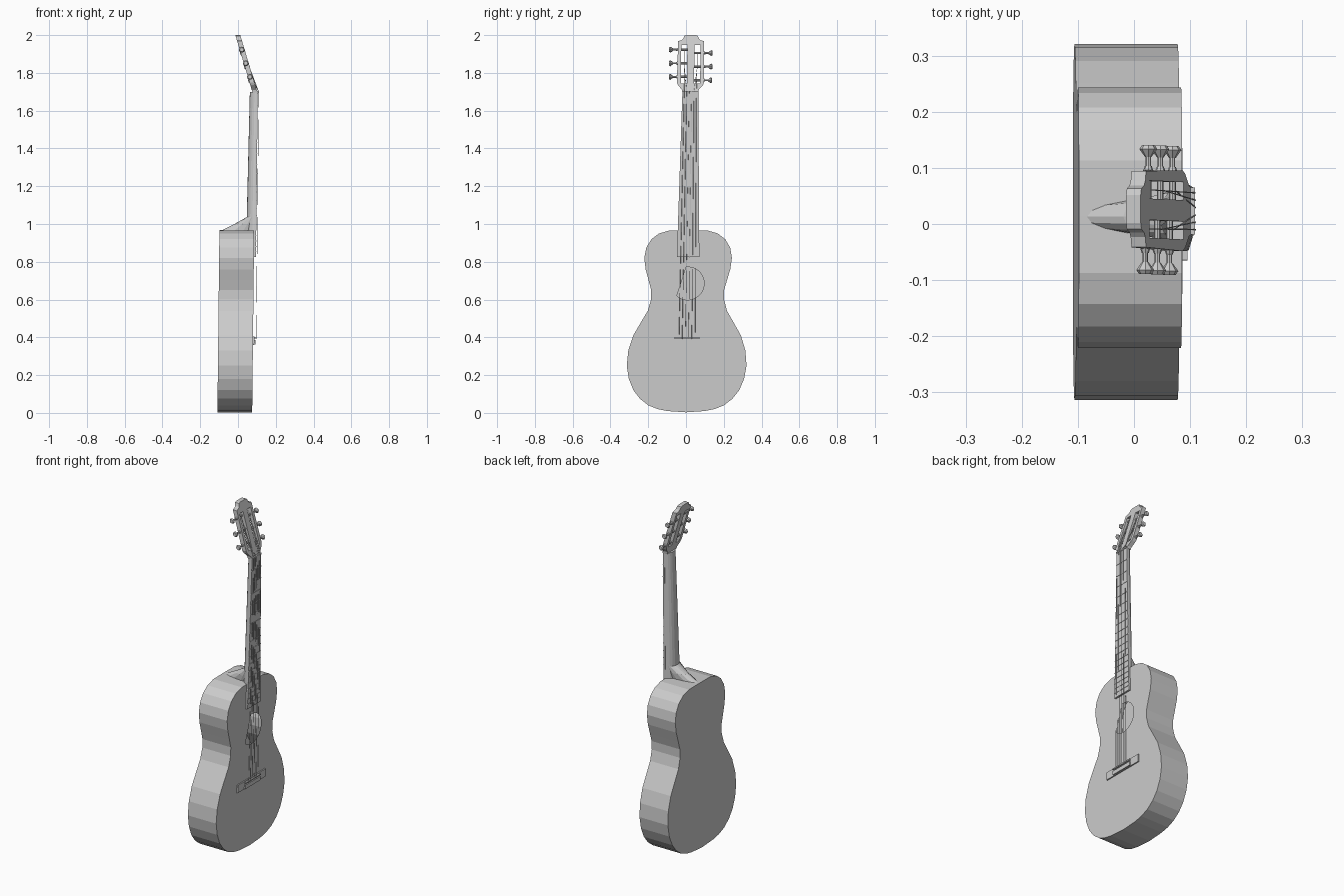
import bpy, bmesh, math
from mathutils import Matrix, Vector

cube = bpy.data.objects.get("Cube")
if cube:
    bpy.data.objects.remove(cube)

grey = bpy.data.materials.new("plain_grey")
grey.use_nodes = True
grey.diffuse_color = (0.6, 0.6, 0.6, 1)
grey.node_tree.nodes["Principled BSDF"].inputs["Base Color"].default_value = grey.diffuse_color

# The whole instrument leans slightly forward and sideways
LEAN = Matrix(((1, 0, 0.011, 0), (0, 1, 0.0135, 0), (0, 0, 1, 0), (0, 0, 0, 1)))
NUT, SCALE, FRONT, BACK, BOARD = 1.70, 1.31, 0.075, -0.109, 0.086


def finish(name, bm, bend=None):
    bmesh.ops.recalc_face_normals(bm, faces=bm.faces)
    if bend:
        for v in bm.verts:
            v.co = bend(v.co)
    bm.transform(LEAN)
    mesh = bpy.data.meshes.new(name)
    bm.to_mesh(mesh)
    bm.free()
    mesh.materials.append(grey)
    obj = bpy.data.objects.new(name, mesh)
    bpy.context.collection.objects.link(obj)
    return obj


def sheet(loops, x):
    """Flat sheet facing along x; loops after the first are holes."""
    bm = bmesh.new()
    edges, rings = [], []
    for loop in loops:
        vs = [bm.verts.new((x, y, z)) for y, z in loop]
        ring = [bm.edges.new((a, b)) for a, b in zip(vs, vs[1:] + vs[:1])]
        rings.append(ring)
        edges += ring
    bmesh.ops.triangle_fill(bm, edges=edges, use_beauty=True, normal=(1, 0, 0))
    return bm, rings


def plate(name, loops, x0, x1, bend=None):
    bm, _ = sheet(loops, x0)
    new = bmesh.ops.extrude_face_region(bm, geom=bm.faces[:], use_keep_orig=True)["geom"]
    verts = [g for g in new if isinstance(g, bmesh.types.BMVert)]
    bmesh.ops.translate(bm, verts=verts, vec=(x1 - x0, 0, 0))
    return finish(name, bm, bend)


def mirrored(half):
    return half + [(-y, z) for y, z in reversed(half) if y > 0]


def rect(y0, y1, z0, z1):
    return [(y0, z0), (y1, z0), (y1, z1), (y0, z1)]


def loft(name, sections):
    """Join rings of points with equal counts and cap the ends."""
    bm = bmesh.new()
    rings = [[bm.verts.new(p) for p in s] for s in sections]
    n = len(rings[0])
    for a, b in zip(rings, rings[1:]):
        for i in range(n):
            j = (i + 1) % n
            bm.faces.new((a[i], a[j], b[j], b[i]))
    bm.faces.new(rings[0])
    bm.faces.new(rings[-1])
    return finish(name, bm)


def d_section(z, half, front, back, n=10):
    """Flat front with a rounded back."""
    return [(front - (front - back) * math.sin(math.pi * i / n),
             half * math.cos(math.pi * i / n), z) for i in range(n + 1)]


def rod(name, a, b, r, r2=None, n=8, bend=None):
    a, b = Vector(a), Vector(b)
    bm = bmesh.new()
    turn = (b - a).to_track_quat('Z', 'Y').to_matrix().to_4x4()
    bmesh.ops.create_cone(bm, cap_ends=True, segments=n, radius1=r, radius2=r2 or r,
                          depth=(b - a).length,
                          matrix=Matrix.Translation((a + b) / 2) @ turn)
    return finish(name, bm, bend)


# Hollow body: soundboard with a cut sound hole, then sides and back
outline = mirrored([(0, 0.003), (0.1, 0.01), (0.15, 0.02), (0.2, 0.04), (0.245, 0.075), (0.28, 0.12),
                    (0.305, 0.18), (0.317, 0.25), (0.31, 0.33), (0.285, 0.41), (0.245, 0.48),
                    (0.21, 0.54), (0.193, 0.60), (0.193, 0.65), (0.207, 0.70), (0.224, 0.76),
                    (0.232, 0.82), (0.222, 0.875), (0.195, 0.92), (0.155, 0.95), (0.1, 0.966),
                    (0, 0.967)])
arc = [math.radians(-131 + 227 * i / 20) for i in range(21)]
hole = [(0.087 * math.cos(t), 0.685 + 0.087 * math.sin(t)) for t in arc]
bm, rings = sheet([outline, hole], FRONT)
new = bmesh.ops.extrude_edge_only(bm, edges=rings[0])["geom"]
bmesh.ops.translate(bm, verts=[g for g in new if isinstance(g, bmesh.types.BMVert)],
                    vec=(BACK - FRONT, 0, 0))
rim = [e for e in bm.edges if all(abs(v.co.x - BACK) < 1e-4 for v in e.verts)]
bmesh.ops.triangle_fill(bm, edges=rim, use_beauty=True, normal=(-1, 0, 0))
finish("body", bm)

# Neck and heel
loft("neck", [d_section(0.966, 0.056, 0.079, 0.034), d_section(NUT, 0.042, 0.079, 0.044)])
loft("heel", [d_section(0.964, 0.034, 0.07, -0.1), d_section(1.0, 0.042, 0.07, -0.03),
              d_section(1.037, 0.052, 0.07, 0.036)])


def half_width(z):
    return 0.042 + (NUT - z) * 0.02


# Fingerboard, frets and nut
END = 0.825
plate("fingerboard", [[(-half_width(END), END), (half_width(END), END),
                       (half_width(NUT), NUT), (-half_width(NUT), NUT)]], FRONT, BOARD)
for i in range(1, 19):
    z = NUT - SCALE * (1 - 2 ** (-i / 12))
    w = half_width(z)
    plate("fret", [rect(-w, w, z - 0.002, z + 0.002)], BOARD - 0.002, BOARD + 0.002)
plate("nut", [rect(-0.042, 0.042, NUT - 0.004, NUT + 0.004)], 0.06, BOARD + 0.004)


# Slotted headstock, tilted backwards
def tilt(co):
    return Vector((co.x - 0.31 * (co.z - NUT), co.y, co.z))


head = mirrored([(0, 1.695), (0.042, 1.695), (0.044, 1.71), (0.066, 1.735), (0.072, 1.75),
                 (0.068, 1.968), (0.05, 1.973), (0.042, 1.98), (0.036, 1.996), (0.025, 2.0), (0, 2.0)])
slots = [rect(s * 0.035 - 0.016, s * 0.035 + 0.016, 1.745, 1.947) for s in (-1, 1)]
plate("headstock", [head] + slots, 0.057, 0.083, tilt)

# Tuning machines and strings
for side in (-1, 1):
    for k in range(3):
        z = 1.77 + 0.072 * k - side * 0.009
        x = 0.068 - 0.31 * (z - NUT)
        rod("string_roller", (x, side * 0.015, z), (x, side * 0.06, z), 0.006)
        rod("tuner_shaft", (x, side * 0.05, z), (x, side * 0.1, z), 0.005)
        rod("tuner_collar", (x, side * 0.07, z), (x, side * 0.078, z), 0.009, 0.006)
        rod("tuner_knob", (x, side * 0.094, z), (x, side * 0.108, z), 0.006, 0.016)
        rod("tuner_cap", (x, side * 0.108, z), (x, side * 0.115, z), 0.016, 0.011)
        slot = side * (0.5 + k)
        nut_point = (BOARD + 0.005, slot * 0.013, NUT)
        rod("string", (BOARD + 0.006, slot * 0.017, 0.39), nut_point, 0.001, n=4)
        rod("string_end", nut_point, (x + 0.006, side * 0.035, z), 0.001, n=4)

# Bridge with a raised tie block and saddle
plate("bridge", [rect(-0.13, 0.13, 0.36, 0.405)], FRONT, FRONT + 0.007)
plate("tie_block", [rect(-0.07, 0.07, 0.362, 0.385)], FRONT, FRONT + 0.014)
plate("saddle", [rect(-0.07, 0.07, 0.393, 0.4)], FRONT, FRONT + 0.016)
